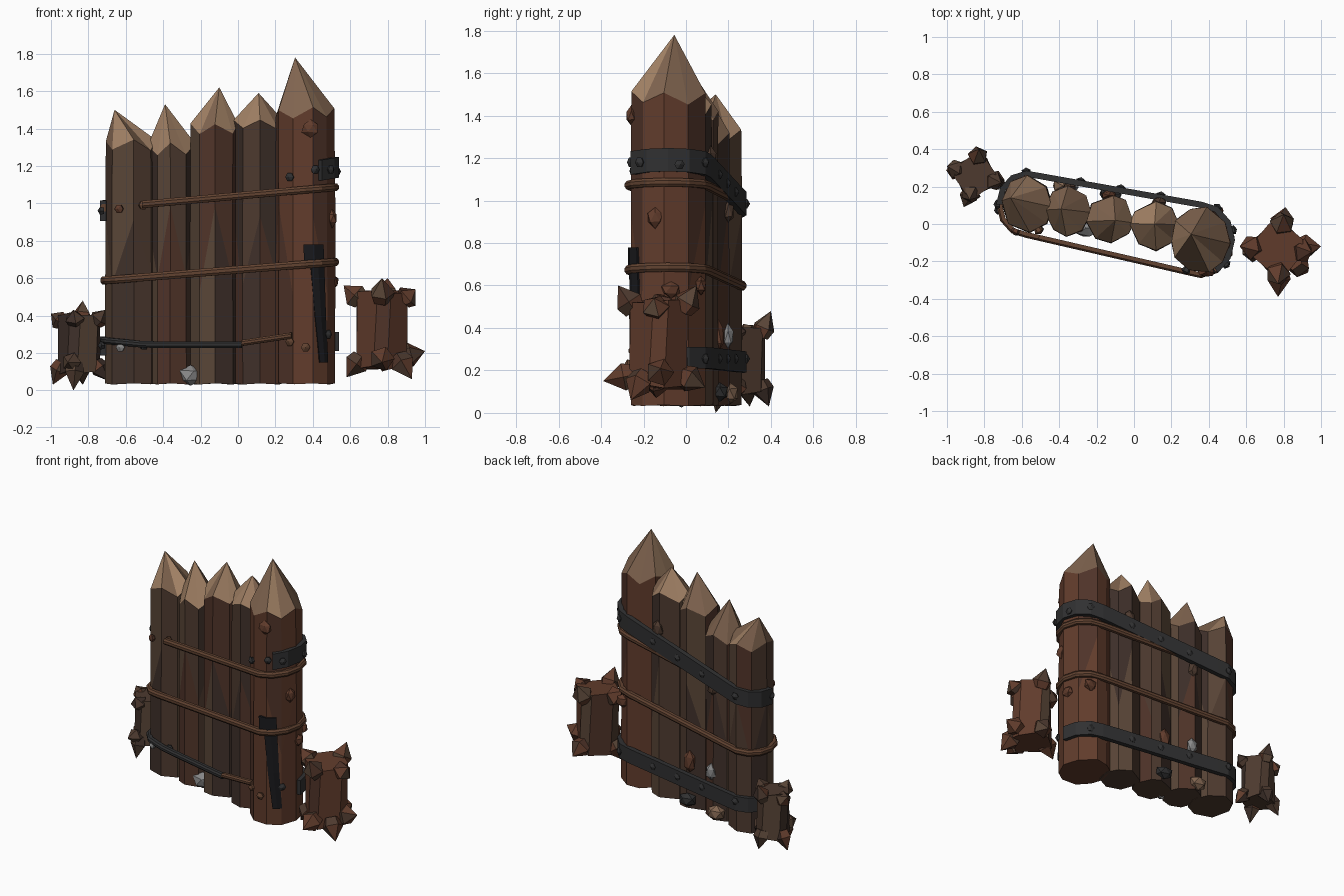
import bpy, bmesh, math, random
from mathutils import Vector, geometry

if "Cube" in bpy.data.objects:
    bpy.data.objects.remove(bpy.data.objects["Cube"])

random.seed(4)


def mat(name, r, g, b):
    m = bpy.data.materials.new(name)
    m.diffuse_color = (r, g, b, 1)
    m.use_nodes = True
    m.node_tree.nodes["Principled BSDF"].inputs["Base Color"].default_value = m.diffuse_color
    return m


RED = [mat("red_bark", .12, .045, .025), mat("red_bark_dark", .08, .034, .022)]
DARK = [mat("bark", .075, .042, .028), mat("bark_dark", .05, .03, .023), mat("bark_light", .10, .06, .038)]
CUT = [mat("cut_wood", .36, .22, .13), mat("cut_wood_dark", .22, .13, .08)]
ROPE = [mat("rope", .12, .055, .03)]
IRON = [mat("iron", .03, .03, .031)]
BLACK = [mat("black_iron", .01, .01, .012)]
STONE = [mat("stone", .25, .25, .25)]


def finish(name, bm, mats):
    bmesh.ops.remove_doubles(bm, verts=bm.verts, dist=1e-4)
    bmesh.ops.recalc_face_normals(bm, faces=bm.faces)
    me = bpy.data.meshes.new(name)
    bm.to_mesh(me)
    bm.free()
    for m in mats:
        me.materials.append(m)
    ob = bpy.data.objects.new(name, me)
    bpy.context.collection.objects.link(ob)
    return ob


def loft(name, rings, mats, loop=False, pick=None):
    """Skin a list of equal-length rings; pick(i) gives the material slot of band i."""
    bm = bmesh.new()
    vs = [[bm.verts.new(p) for p in r] for r in rings]
    n = len(vs[0])
    for i in range(len(vs) if loop else len(vs) - 1):
        a, b = vs[i], vs[(i + 1) % len(vs)]
        for j in range(n):
            k = (j + 1) % n
            f = bm.faces.new((a[j], a[k], b[k], b[j]))
            f.material_index = pick(i) if pick else random.randrange(len(mats))
    if not loop:
        bm.faces.new(vs[0][::-1])
        bm.faces.new(vs[-1])
    return finish(name, bm, mats)


# Sharpened logs: centre x, y, radii, shoulder height, tip
LOGS = [
    (-.575, .105, .137, .155, 1.31, (-.66, .14, 1.50)),
    (-.355, .07, .13, .13, 1.29, (-.39, .08, 1.53)),
    (-.125, .025, .128, .128, 1.40, (-.10, .02, 1.62)),
    (.11, -.01, .135, .128, 1.42, (.11, 0, 1.59)),
    (.355, -.085, .16, .18, 1.48, (.305, -.055, 1.78)),
]


def rim(i, a, k=1.0, z=0.0):
    x, y, rx, ry = LOGS[i][:4]
    return Vector((x + rx * k * math.cos(a), y + ry * k * math.sin(a), z))


for i, (x, y, rx, ry, top, tip) in enumerate(LOGS):
    n = 10 if i == 4 else 8
    ang = [math.tau * (j + random.uniform(-.2, .2)) / n for j in range(n)]
    rad = [random.uniform(.98, 1.06) for _ in ang]
    rings = [[rim(i, a, r * s + random.uniform(-.02, .02), z + d * (-1) ** j * random.uniform(.5, 1))
              for j, (a, r) in enumerate(zip(ang, rad))]
             for z, s, d in ((.035, 1, .004), (.75, .99, .25), (top, .98, .035))]
    rings.append([Vector(tip)] * n)
    side = RED if i == 4 else DARK + RED[1:]
    ns = len(side)
    loft(f"log_{i + 1}", rings, side + CUT, pick=lambda b: ns + random.randrange(2) if b == 2 else random.randrange(ns))

# Outline around all logs, evenly split, used by every rope and band
pts = [rim(i, math.tau * j / 12, 1.0).to_2d() for i in range(5) for j in range(12)]
hull = [pts[k] for k in geometry.convex_hull_2d(pts)]
if sum(a.x * b.y - b.x * a.y for a, b in zip(hull, hull[1:] + hull[:1])) < 0:
    hull.reverse()
OUT = []
for a, b in zip(hull, hull[1:] + hull[:1]):
    m = max(1, round((b - a).length / .07))
    OUT += [a.lerp(b, t / m) for t in range(m)]
N = len(OUT)
NORM = []
for k in range(N):
    t = (OUT[(k + 1) % N] - OUT[k - 1]).normalized()
    NORM.append(Vector((t.y, -t.x)))


def front(p):
    """Distance in front of the wall's long axis."""
    return (p - Vector((-.11, .01))).dot(Vector((-.2, -.98)))


def strap(name, zf, h, t, mats, keep=None, rounded=False):
    sec = [(-.3, -.5), (1, -.5), (1, .5), (-.3, .5)]
    if rounded:
        sec = [(-.3, -.5), (.6, -.5), (1, -.2), (1, .2), (.6, .5), (-.3, .5)]
    ids = list(range(N))
    if keep:
        ok = [keep(p) for p in OUT]
        s = next(k for k in ids if ok[k] and not ok[k - 1])
        ids = [(s + k) % N for k in ids]
        end = next((k for k, q in enumerate(ids) if not ok[q]), N)
        ids = ids[:end]
    rings = []
    for k in ids:
        p, m = OUT[k], NORM[k]
        rings.append([(*(p + m * (u * t)), zf(p.x) + v * h) for u, v in sec])
    loft(name, rings, mats, loop=not keep)


# Ropes and iron bands
strap("upper_rope", lambda x: 1.085 + (x - .5) * .09, .04, .024, ROPE, lambda p: front(p) < .03 or p.x > -.52, True)
strap("middle_rope", lambda x: .685 + (x - .5) * .08, .042, .024, ROPE, None, True)
strap("lower_rope_iron", lambda x: .245 + max(0, -.5 - x) * .1, .035, .024, IRON, lambda p: front(p) > 0 and p.x < .04, True)
strap("lower_rope_wood", lambda x: .25 + x * .15, .032, .022, ROPE, lambda p: front(p) > 0 and -.02 < p.x < .32, True)
strap("upper_iron_band", lambda x: 1.18 + (x - .45) * .19, .11, .025, IRON, lambda p: front(p) < (.15 if p.x > 0 else .03))
strap("lower_iron_band", lambda x: .26 + (x - .45) * .02, .10, .025, IRON, lambda p: front(p) < (-.03 if p.x > 0 else .06))


def spike(name, base, tip, r, mats, n=5, cap=.3):
    """Faceted point: short stem, then a pyramid."""
    base, tip = Vector(base), Vector(tip)
    q = (tip - base).to_track_quat('Z', 'Y')
    def ring(c, rr):
        return [c + q @ Vector((rr * math.cos(math.tau * j / n), rr * math.sin(math.tau * j / n), 0)) for j in range(n)]
    loft(name, [ring(base, r * .75), ring(base.lerp(tip, cap), r), [tip] * n], mats)


def nail(p, m, mats):
    d = Vector((m[0], m[1], 0)).normalized()
    spike("nail", Vector(p) - d * .015, Vector(p) + d * .02, .025, mats, 6, .6)


# Nails on the front, then along the bands
for i, deg, z, ms in ((0, -115, .97, RED), (0, -112, .23, STONE), (0, -62, .99, ROPE), (0, -60, .24, IRON),
                      (4, -118, 1.14, IRON), (4, -70, 1.18, IRON), (4, -118, .26, ROPE), (4, -88, .23, ROPE),
                      (4, -40, .30, IRON)):
    a = math.radians(deg)
    nail(rim(i, a, 1.03, z), (math.cos(a), math.sin(a)), ms)
for x in (-.55, -.3, -.08, .16, .4):
    k = min((k for k in range(N) if front(OUT[k]) < 0), key=lambda k: abs(OUT[k].x - x))
    p = OUT[k] + NORM[k] * .022
    nail((*p, 1.18 + (p.x - .45) * .19), NORM[k], IRON)
    nail((*p, .255), NORM[k], IRON)
for i, deg, z in ((4, -40, 1.18), (4, 15, 1.17), (0, 180, .96), (0, 190, .24)):
    a = math.radians(deg)
    nail(rim(i, a, 1.14, z), (math.cos(a), math.sin(a)), IRON)

# Black iron strip down the end log
rings = []
for z, a0, a1 in ((.78, -92, -52), (.67, -90, -50), (.66, -78, -50), (.4, -70, -46), (.15, -60, -40)):
    a0, a1 = math.radians(a0), math.radians(a1)
    am = (a0 + a1) / 2
    rings.append([rim(4, a0, .9, z), rim(4, a0, 1.04, z), rim(4, am, 1.06, z), rim(4, a1, 1.04, z), rim(4, a1, .9, z)])
loft("black_strip", rings, BLACK)

# Knots, splinters and stones
for name, i, deg, k, z, s, ms in (
        ("knot", 4, -78, .98, 1.40, (.05, .03, .045), RED), ("knot", 4, -20, .98, .92, (.03, .045, .05), RED),
        ("knot", 4, 5, .98, .58, (.03, .05, .04), RED), ("knot", 4, 60, 1, .6, (.05, .03, .05), RED),
        ("splinter", 2, 95, 1, .36, (.045, .03, .08), RED), ("splinter", 1, 85, 1, .95, (.04, .03, .06), DARK),
        ("splinter", 3, 80, 1, 1.2, (.04, .03, .06), DARK),
        ("stone", 1, -42, 1.05, .08, (.075, .05, .06), STONE), ("stone", 1, 80, 1.0, .36, (.04, .03, .06), STONE),
        ("stone", 2, 90, 1.05, .10, (.065, .05, .05), IRON), ("stone", 1, 100, 1.05, .09, (.065, .045, .055), CUT[1:])):
    bm = bmesh.new()
    bmesh.ops.create_icosphere(bm, subdivisions=1, radius=1)
    c = rim(i, math.radians(deg), k, z)
    for v in bm.verts:
        v.co = c + Vector([v.co[j] * s[j] * random.uniform(.85, 1.1) for j in range(3)])
    finish(name, bm, ms)


# Spiked posts at both ends: twisted square body with bevelled corners
def spiked_post(name, cx, cy, r, z0, z1, turn, tips, mats):
    ang = [math.radians(turn + 90 * k + d) for k in range(4) for d in (-15, 15)]
    rings = [[(cx + r * s * math.cos(a + w), cy + r * s * math.sin(a + w), z + random.uniform(-.012, .012)) for a in ang]
             for z, s, w in ((z0, .95, 0), (z1, .95, .16))]
    loft(name, rings, mats)
    for t in tips:
        d = Vector((t[0] - cx, t[1] - cy)).normalized() * r * .75
        z = z1 - .05 if t[2] > (z0 + z1) / 2 else z0 + .06
        spike(name + "_spike", (cx + d.x, cy + d.y, z), t, r * .46, mats + RED[:1], 5, .36)


spiked_post("right_post", .77, -.13, .148, .12, .53, -4,
            [(.565, -.12, .56), (.77, -.32, .60), (.95, -.15, .54), (.80, .05, .60), (.58, -.14, .07),
             (.77, -.39, .15), (1, -.12, .21), (.81, .09, .12), (.93, -.26, .06)], [RED[0], DARK[2], DARK[0], RED[1]])
spiked_post("left_post", -.85, .26, .118, .09, .41, -20,
            [(-1, .31, .41), (-.83, .40, .48), (-.71, .22, .43), (-.88, .13, .43), (-.99, .30, .03),
             (-.83, .39, .03), (-.69, .22, .05), (-.91, .09, .15), (-.88, .14, 0)], DARK)
